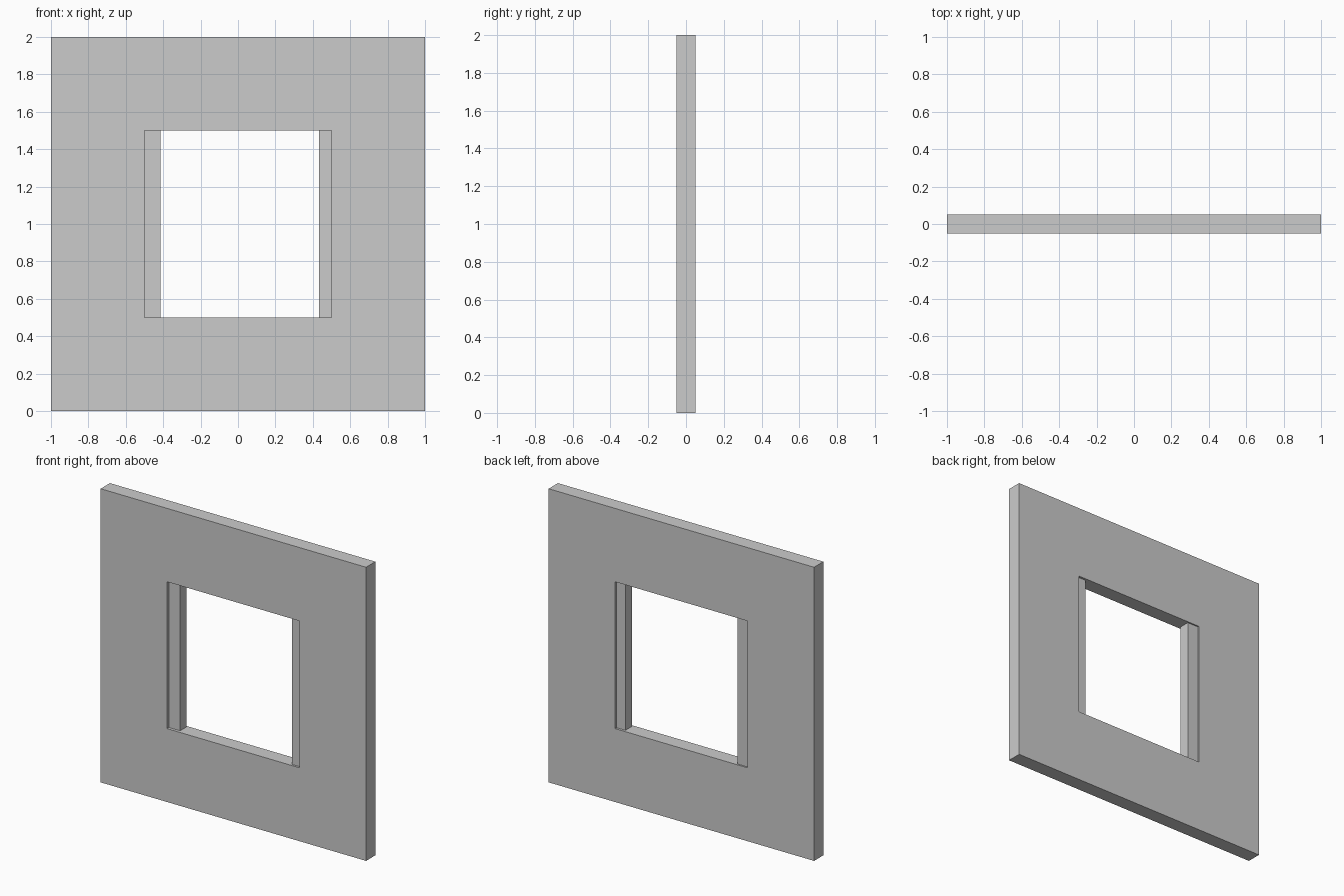
import bpy, bmesh

if "Cube" in bpy.data.objects:
    bpy.data.objects.remove(bpy.data.objects["Cube"])


def make_object(name, bm):
    bmesh.ops.recalc_face_normals(bm, faces=bm.faces)
    mesh = bpy.data.meshes.new(name)
    bm.to_mesh(mesh)
    bm.free()
    obj = bpy.data.objects.new(name, mesh)
    bpy.context.collection.objects.link(obj)
    return obj


def square_ring(name, outer, inner, depth, zc):
    # Square frame with a square opening, extruded along y
    bm = bmesh.new()
    corners = [(-1, -1), (1, -1), (1, 1), (-1, 1)]
    loops = [[bm.verts.new((sx * r, y, zc + sz * r)) for sx, sz in corners]
             for r, y in ((outer, -depth / 2), (inner, -depth / 2),
                          (inner, depth / 2), (outer, depth / 2))]
    for k in range(4):
        a, b = loops[k], loops[(k + 1) % 4]
        for i in range(4):
            j = (i + 1) % 4
            bm.faces.new((a[i], a[j], b[j], b[i]))
    return make_object(name, bm)


def box(name, x, y, z):
    # Box given by its (min, max) on each axis
    bm = bmesh.new()
    bmesh.ops.create_cube(bm, size=1)
    for v in bm.verts:
        v.co = [lo + (c + 0.5) * (hi - lo) for c, (lo, hi) in zip(v.co, (x, y, z))]
    return make_object(name, bm)


# Wall panel with a square window opening
square_ring("wall_panel", 1.0, 0.5, 0.1, 1.0)

# Recessed jambs on both sides of the opening
box("left_jamb", (-0.5, -0.415), (-0.03, 0.04), (0.5, 1.5))
box("right_jamb", (0.433, 0.5), (-0.036, 0.034), (0.5, 1.5))
